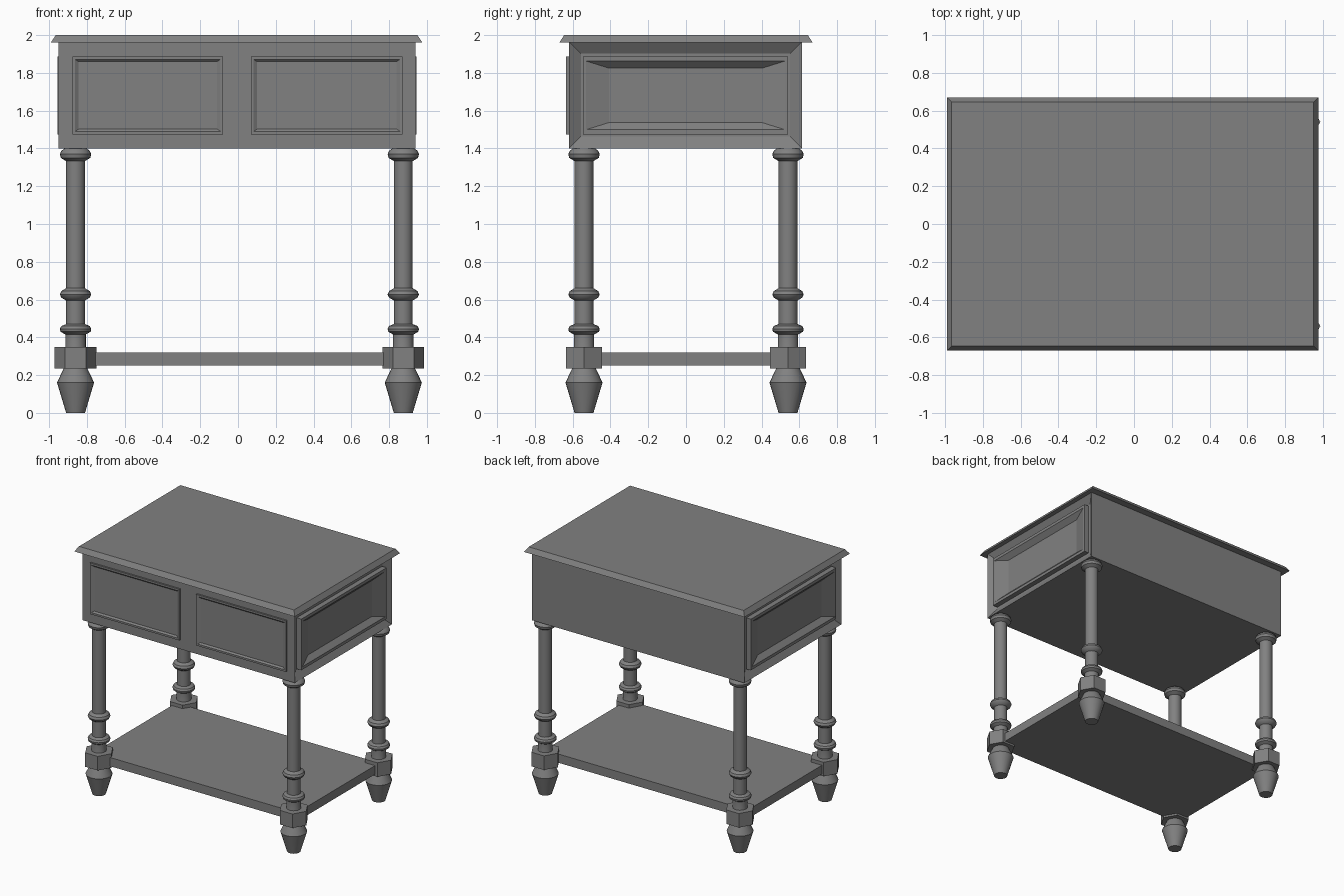
import bpy, bmesh, math

cube = bpy.data.objects.get("Cube")
if cube:
    bpy.data.objects.remove(cube, do_unlink=True)

grey = bpy.data.materials.new("plain grey")
grey.use_nodes = True
grey.diffuse_color = (0.22, 0.22, 0.22, 1)
grey.node_tree.nodes["Principled BSDF"].inputs["Base Color"].default_value = (0.22, 0.22, 0.22, 1)


def finish(name, bm):
    bmesh.ops.recalc_face_normals(bm, faces=bm.faces)
    mesh = bpy.data.meshes.new(name)
    bm.to_mesh(mesh)
    bm.free()
    mesh.materials.append(grey)
    ob = bpy.data.objects.new(name, mesh)
    bpy.context.collection.objects.link(ob)
    return ob


def bridge(bm, a, b):
    for i in range(len(a)):
        j = (i + 1) % len(a)
        bm.faces.new((a[i], a[j], b[j], b[i]))


def loft(name, rings):
    """Solid through successive closed rings of points, capped at both ends."""
    bm = bmesh.new()
    loops = [[bm.verts.new(p) for p in ring] for ring in rings]
    for a, b in zip(loops, loops[1:]):
        bridge(bm, a, b)
    bm.faces.new(loops[0])
    bm.faces.new(loops[-1])
    return finish(name, bm)


def rect(x0, x1, y0, y1, z):
    return [(x0, y0, z), (x1, y0, z), (x1, y1, z), (x0, y1, z)]


def circle(x, y, r, z, sides):
    return [(x + r * math.cos(math.tau * i / sides),
             y + r * math.sin(math.tau * i / sides), z) for i in range(sides)]


def panel(name, u0, u1, z0, z1, steps, place):
    """Panel with stepped rings; steps are (inset u, inset z, height)."""
    rings = []
    for du, dz, h in steps:
        flat = rect(u0 + du, u1 - du, z0 + dz, z1 - dz, h)
        rings.append([place(u, z, height) for u, z, height in flat])
    return loft(name, rings)


# Cabinet, with pockets sunk in both ends behind the panels
X0, X1, Y0, Y1 = -0.95, 0.94, -0.62, 0.615
bm = bmesh.new()
bottom, top = [[bm.verts.new(p) for p in rect(X0, X1, Y0, Y1, z)] for z in (1.4, 1.965)]
bm.faces.new(bottom)
bm.faces.new(top)
bridge(bm, bottom, top)
bm.normal_update()
bmesh.ops.recalc_face_normals(bm, faces=bm.faces)
for f in [f for f in bm.faces if abs(f.normal.x) > 0.5 or f.normal.y < -0.5]:
    if abs(f.normal.x) > 0.5:
        bmesh.ops.inset_region(bm, faces=[f], thickness=0.09)
        side = 1 if f.normal.x > 0 else -1
        for v in f.verts:
            v.co.x -= side * 0.04
finish("cabinet", bm)

# Table top with a sloping edge
loft("table_top", [rect(-0.99, 0.975, -0.67, 0.67, 1.962),
                   rect(-0.965, 0.95, -0.645, 0.645, 2.0)])

# Drawer fronts
drawer = [(0, 0, -0.01), (0, 0, 0.014), (0.012, 0.015, 0.014),
          (0.03, 0.027, 0.002)]
for name, a, b in (("right_drawer", -0.875, -0.08), ("left_drawer", 0.07, 0.87)):
    panel(name, a, b, 1.475, 1.887, drawer, lambda u, z, h: (u, Y0 - h, z))

# Recessed end panels
end = [(0, 0, -0.035), (0, 0, 0.006), (0.015, 0.024, 0.006), (0.137, 0.062, -0.03)]
panel("right_end_panel", -0.545, 0.54, 1.475, 1.887, end, lambda u, z, h: (X0 - h, u, z))
panel("left_end_panel", -0.545, 0.54, 1.475, 1.887, end, lambda u, z, h: (X1 + h, u, z))

# Lower shelf
loft("shelf", [rect(-0.9, 0.91, -0.55, 0.5, z) for z in (0.25, 0.32)])

# Turned legs: radius and height up the profile
profile = [(0.05, 0), (0.098, 0.16), (0.075, 0.21), (0.06, 0.24), (0.054, 0.25),
           (0.054, 0.415), (0.08, 0.43), (0.083, 0.445), (0.075, 0.46), (0.05, 0.47),
           (0.05, 0.595), (0.075, 0.61), (0.083, 0.627), (0.075, 0.645), (0.05, 0.66),
           (0.05, 1.333), (0.078, 1.35), (0.083, 1.37), (0.075, 1.388), (0.058, 1.4)]
for x, side in ((-0.86, "right"), (0.875, "left")):
    for y, end_name in ((-0.54, "front"), (0.54, "back")):
        tag = end_name + "_" + side
        leg = loft(tag + "_leg", [circle(x, y, r, z, 24) for r, z in profile])
        bpy.ops.object.select_all(action="DESELECT")
        leg.select_set(True)
        bpy.context.view_layer.objects.active = leg
        bpy.ops.object.shade_smooth_by_angle(angle=math.radians(35))
        loft(tag + "_leg_block", [circle(x, y, 0.111, z, 6) for z in (0.235, 0.348)])
